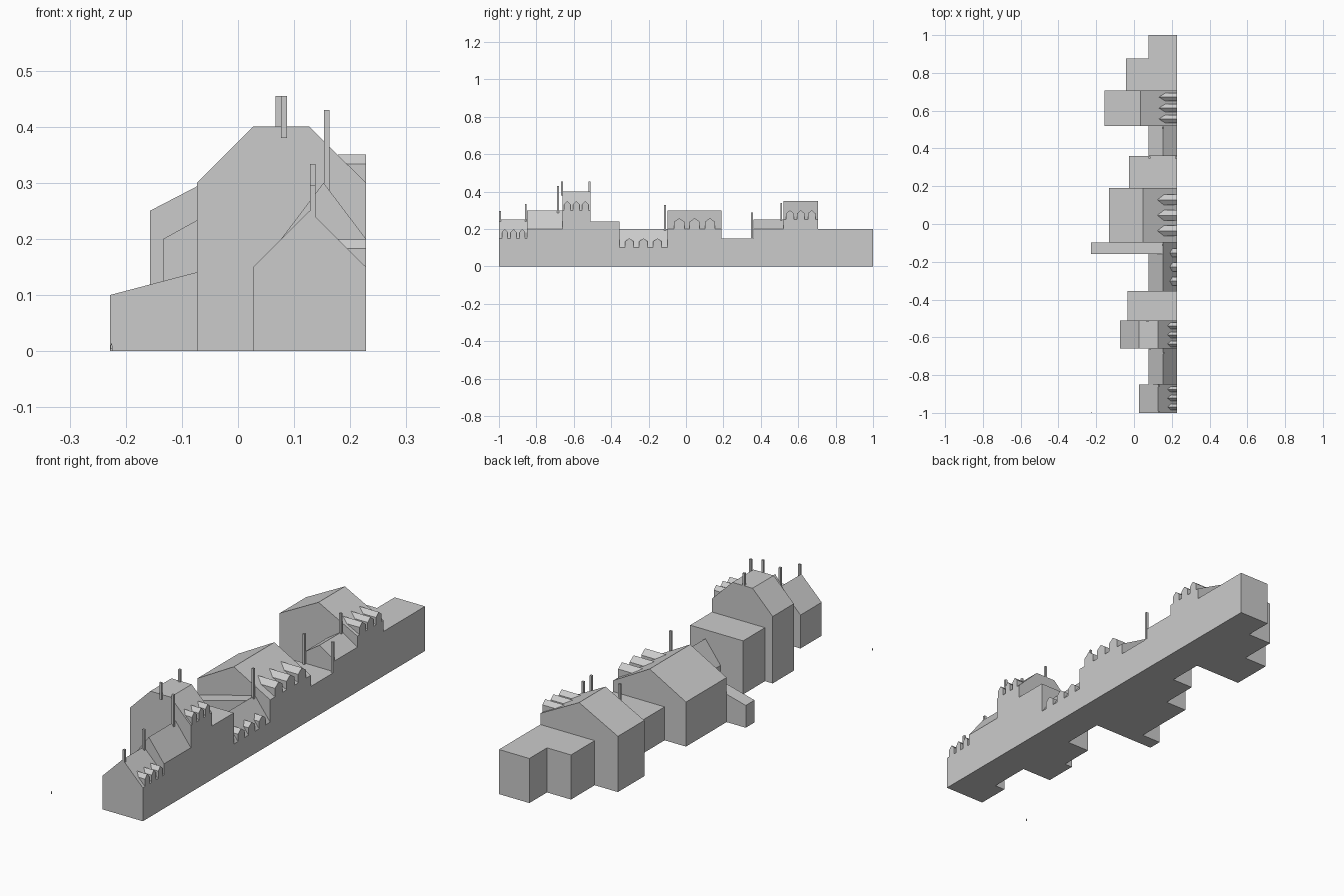
import bpy

if "Cube" in bpy.data.objects:
    bpy.data.objects.remove(bpy.data.objects["Cube"])

FX = 0.228  # facade plane shared by every house


def prism(name, points, axis, a, b):
    """Extrude a 2D outline: axis 'y' takes (x, z) points, axis 'x' takes (y, z)."""
    n = len(points)
    place = (lambda p, t: (p[0], t, p[1])) if axis == 'y' else (lambda p, t: (t, p[0], p[1]))
    verts = [place(p, a) for p in points] + [place(p, b) for p in points]
    faces = [tuple(range(n)), tuple(reversed(range(n, 2 * n)))]
    faces += [(i, i + n, (i + 1) % n + n, (i + 1) % n) for i in range(n)]
    if axis == 'x':
        faces = [tuple(reversed(f)) for f in faces]
    # outlines below run clockwise in (u, v); flip so normals face outward
    faces = [tuple(reversed(f)) for f in faces]
    mesh = bpy.data.meshes.new(name)
    mesh.from_pydata(verts, [], faces)
    import bmesh
    bm = bmesh.new()
    bm.from_mesh(mesh)
    bmesh.ops.recalc_face_normals(bm, faces=bm.faces)
    bm.to_mesh(mesh)
    bm.free()
    obj = bpy.data.objects.new(name, mesh)
    bpy.context.collection.objects.link(obj)
    return obj


def gable(name, y0, y1, back, eave, ridge):
    mid = (back + FX) / 2
    prism(name, [(back, 0), (back, eave), (mid, ridge), (FX, eave), (FX, 0)], 'y', y0, y1)


def flat(name, y0, y1, back, top):
    prism(name, [(back, 0), (back, top), (FX, top), (FX, 0)], 'y', y0, y1)


def dormers(name, center, spacing, width, eave, height, slope):
    """Three pointed dormers whose ridges run back into a roof of the given slope."""
    w = width / 2
    for i in (-1, 0, 1):
        y = center + i * spacing
        pts = [(y - w, eave), (y - w, eave + height * 0.66), (y, eave + height),
               (y + w, eave + height * 0.66), (y + w, eave)]
        prism(f"{name}_dormer_{i + 2}", pts, 'x', FX - height / slope, FX)


# Houses along the row
gable("end_house", -1.0, -0.85, 0.027, 0.15, 0.25)
gable("narrow_house", -0.85, -0.66, 0.077, 0.20, 0.30)
prism("tall_house", [(-0.073, 0), (-0.073, 0.3), (0.027, 0.4), (0.127, 0.4), (FX, 0.3), (FX, 0)],
      'y', -0.66, -0.51)
flat("flat_house", -0.51, -0.355, -0.035, 0.24)
gable("low_house", -0.355, -0.098, 0.077, 0.10, 0.20)
gable("wide_house", -0.098, 0.19, -0.133, 0.20, 0.30)
flat("link_block", 0.19, 0.36, -0.027, 0.15)
gable("small_house", 0.36, 0.52, 0.077, 0.20, 0.25)
gable("large_house", 0.52, 0.707, -0.157, 0.25, 0.35)
flat("deep_flat_block", 0.707, 0.875, -0.042, 0.20)
flat("end_flat_block", 0.875, 1.0, 0.077, 0.20)

# Lean-to wing behind the low house
prism("rear_wing", [(-FX, 0), (-FX, 0.1), (0.153, 0.2), (0.153, 0)], 'y', -0.16, -0.098)

# Dormer windows
dormers("end_house", -0.922, 0.047, 0.031, 0.15, 0.05, 1.0)
dormers("tall_house", -0.587, 0.048, 0.033, 0.30, 0.05, 1.0)
dormers("low_house", -0.228, 0.075, 0.046, 0.10, 0.05, 1.33)
dormers("wide_house", 0.046, 0.082, 0.055, 0.20, 0.058, 0.554)
dormers("large_house", 0.614, 0.058, 0.041, 0.25, 0.05, 0.52)

# Chimneys: x, y, base, top
chimneys = [
    (0.133, -0.995, 0.20, 0.295), (0.133, -0.857, 0.20, 0.333),
    (0.158, -0.684, 0.25, 0.43), (0.082, -0.663, 0.38, 0.455),
    (0.072, -0.515, 0.38, 0.455), (0.154, -0.112, 0.15, 0.328),
    (0.082, 0.352, 0.14, 0.287), (0.223, 0.352, 0.14, 0.287),
    (0.154, 0.509, 0.20, 0.338),
]
for i, (x, y, base, top) in enumerate(chimneys):
    r = 0.005
    prism(f"chimney_{i + 1}", [(x - r, base), (x - r, top), (x + r, top), (x + r, base)],
          'y', y - r, y + r)

# Tiny standing figure for scale
fx = -0.2255
prism("scale_figure", [(fx - 0.0025, 0), (fx - 0.0015, 0.010), (fx, 0.015), (fx + 0.0015, 0.010),
                       (fx + 0.0025, 0), (fx, 0.005)], 'y', -1.0, -0.9985)
